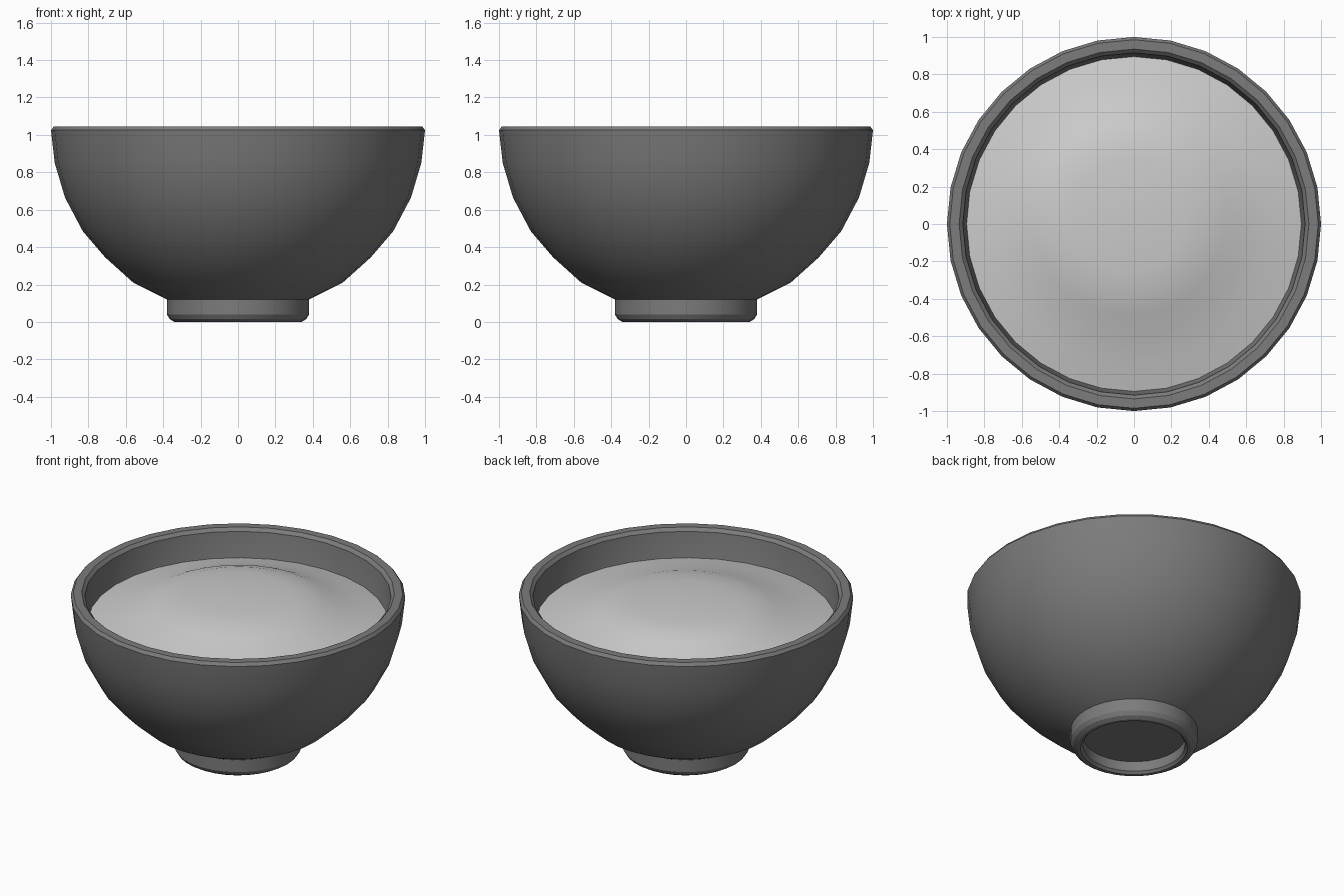
import bpy, bmesh, math
from mathutils import Vector

if "Cube" in bpy.data.objects:
    bpy.data.objects.remove(bpy.data.objects["Cube"], do_unlink=True)

SIDES = 32


def material(name, value):
    m = bpy.data.materials.new(name)
    m.use_nodes = True
    colour = (value, value, value, 1)
    m.diffuse_color = colour
    m.node_tree.nodes["Principled BSDF"].inputs["Base Color"].default_value = colour
    return m


def lathe(name, profile, mat, angle, lean=None):
    """Spin an (r, z) profile round z; lean shifts higher rings sideways."""
    bm = bmesh.new()
    rings = []
    for r, z in profile:
        if r == 0:
            rings.append([bm.verts.new((0, 0, z))] * SIDES)
        else:
            rings.append([bm.verts.new((r * math.cos(math.tau * i / SIDES),
                                        r * math.sin(math.tau * i / SIDES), z))
                          for i in range(SIDES)])
    for a, b in zip(rings, rings[1:]):
        for i in range(SIDES):
            j = (i + 1) % SIDES
            bm.faces.new(dict.fromkeys((a[i], a[j], b[j], b[i])))
    if lean:
        low, high = profile[0][1], profile[-1][1]
        for v in bm.verts:
            v.co += Vector(lean) * ((v.co.z - low) / (high - low))
    bmesh.ops.recalc_face_normals(bm, faces=bm.faces)
    mesh = bpy.data.meshes.new(name)
    bm.to_mesh(mesh)
    bm.free()
    obj = bpy.data.objects.new(name, mesh)
    bpy.context.collection.objects.link(obj)
    mesh.materials.append(mat)
    bpy.ops.object.select_all(action='DESELECT')
    obj.select_set(True)
    bpy.context.view_layer.objects.active = obj
    bpy.ops.object.shade_smooth_by_angle(angle=math.radians(angle))
    return obj


dark = material("dark grey ceramic", 0.2)
light = material("light grey food", 0.6)

# Bowl: recessed base, foot ring, outer wall, bevelled rim, inner wall
foot = [(0, 0.08), (0.305, 0.08), (0.305, 0.015), (0.32, 0), (0.34, 0),
        (0.365, 0.015), (0.38, 0.04), (0.38, 0.12)]
outside = [(0.56, 0.21), (0.71, 0.345), (0.83, 0.485), (0.925, 0.665),
           (0.98, 0.85), (1, 1.025)]
rim = [(0.985, 1.045), (0.935, 1.045), (0.915, 1.025)]
inside = [(0.895, 0.86), (0.845, 0.69), (0.75, 0.52), (0.63, 0.38),
          (0.5, 0.28), (0.3, 0.2), (0, 0.18)]
lathe("bowl", foot + outside + rim + inside, dark, 28)

# Food heaped in the bowl, its top leaning slightly to the back
mound = [(0.895, 0.86), (0.75, 0.895), (0.62, 0.93), (0.52, 0.97),
         (0.42, 1.0), (0.3, 1.015), (0, 1.025)]
lathe("food_mound", mound, light, 60, lean=(-0.03, 0.05, 0))
